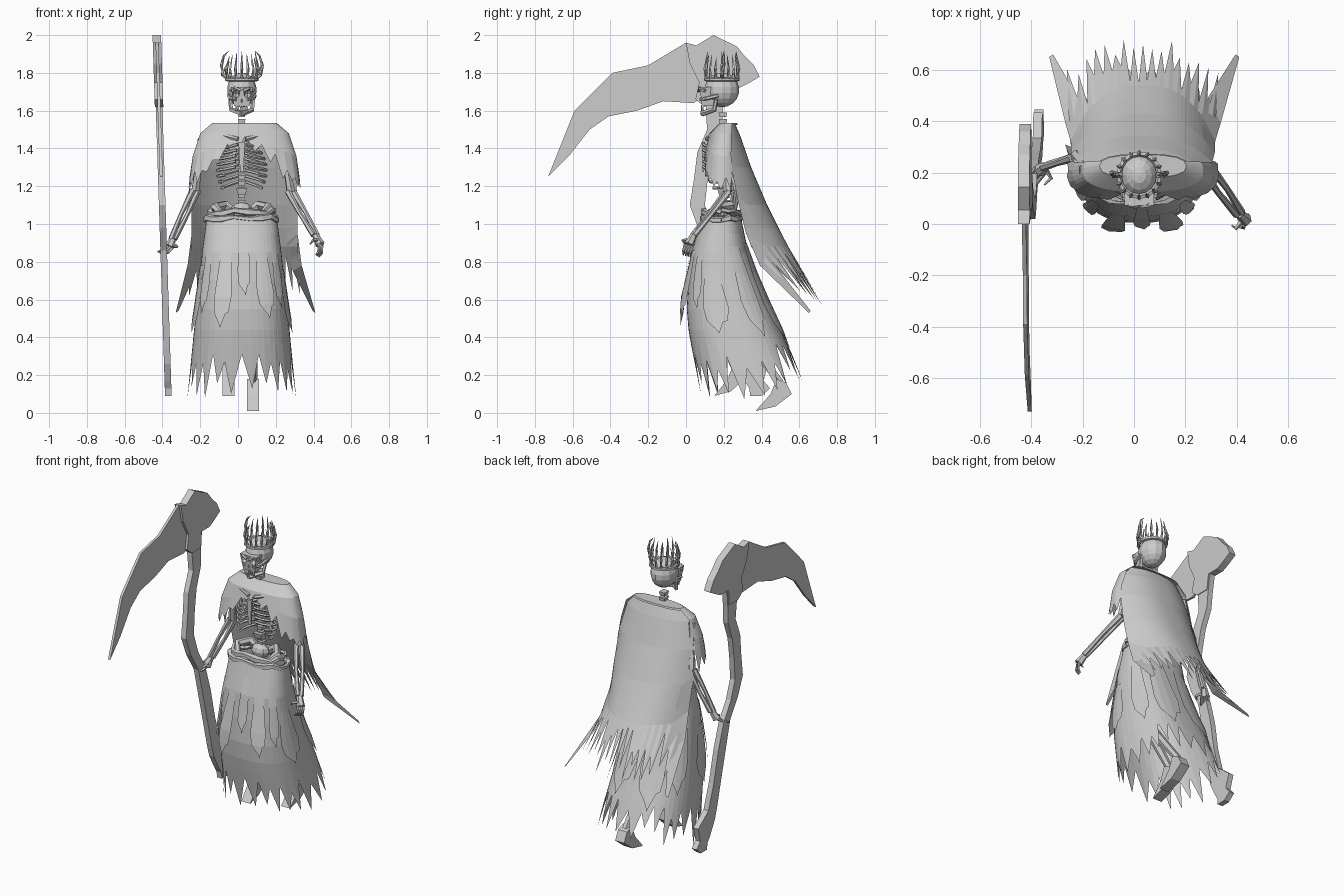
import bpy, bmesh, math, random
from mathutils import Vector as V

random.seed(4)
rnd = random.uniform
old = bpy.data.objects.get("Cube")
if old:
    bpy.data.objects.remove(old)

grey = bpy.data.materials.new("stone_grey")
grey.use_nodes = True
grey.diffuse_color = (0.6, 0.6, 0.6, 1)
grey.node_tree.nodes["Principled BSDF"].inputs["Base Color"].default_value = (0.6, 0.6, 0.6, 1)
CX = 0.02   # body centre line


def finish(name, bm, fix=True):
    if fix:
        bmesh.ops.recalc_face_normals(bm, faces=bm.faces)
    me = bpy.data.meshes.new(name)
    bm.to_mesh(me)
    bm.free()
    me.materials.append(grey)
    ob = bpy.data.objects.new(name, me)
    bpy.context.collection.objects.link(ob)
    return ob


def sheet(name, rows, closed=False, cap=False):
    """Skin a grid of points into cloth."""
    bm = bmesh.new()
    grid = [[bm.verts.new(p) for p in r] for r in rows]
    n = len(rows[0])
    for a, b in zip(grid, grid[1:]):
        for i in range(n if closed else n - 1):
            j = (i + 1) % n
            bm.faces.new((a[i], a[j], b[j], b[i]))
    if cap:
        bm.faces.new(grid[0])
    return finish(name, bm)


def tube(name, pts, radii, sides=6):
    """Faceted rod through points, one radius per point."""
    pts = [V(p) for p in pts]
    if not isinstance(radii, (list, tuple)):
        radii = [radii] * len(pts)
    bm = bmesh.new()
    rings = []
    for i, p in enumerate(pts):
        d = pts[min(i + 1, len(pts) - 1)] - pts[max(i - 1, 0)]
        q = d.to_track_quat('Z', 'Y')
        rings.append([bm.verts.new(p + q @ V((math.cos(k * math.tau / sides),
                      math.sin(k * math.tau / sides), 0)) * radii[i]) for k in range(sides)])
    for a, b in zip(rings, rings[1:]):
        for k in range(sides):
            bm.faces.new((a[k], a[(k + 1) % sides], b[(k + 1) % sides], b[k]))
    bm.faces.new(rings[0])
    bm.faces.new(rings[-1])
    return finish(name, bm)


def ball(name, loc, size, seg=12, rings=8):
    bm = bmesh.new()
    bmesh.ops.create_uvsphere(bm, u_segments=seg, v_segments=rings, radius=1)
    for v in bm.verts:
        v.co = V(loc) + V([a * b for a, b in zip(v.co, size)])
    return finish(name, bm)


def box(name, loc, size, taper=1.0):
    bm = bmesh.new()
    bmesh.ops.create_cube(bm, size=1)
    for v in bm.verts:
        k = taper if v.co.z < 0 else 1
        v.co = V(loc) + V((v.co.x * size[0] * k, v.co.y * size[1] * k, v.co.z * size[2]))
    return finish(name, bm)


def plate(name, outline, thick):
    """Extruded (y, z) outline on the leaning plane of the scythe."""
    bm = bmesh.new()
    face = bm.faces.new([bm.verts.new((-0.43 + (2 - z) * 0.032 - thick / 2, y, z)) for y, z in outline])
    new = bmesh.ops.extrude_face_region(bm, geom=[face])["geom"]
    bmesh.ops.translate(bm, vec=(thick, 0, 0), verts=[g for g in new if isinstance(g, bmesh.types.BMVert)])
    return finish(name, bm)


def lerp_rows(table, z):
    """Interpolate a table of rows keyed by falling z."""
    if z >= table[0][0]:
        return table[0][1:]
    for a, b in zip(table, table[1:]):
        if z >= b[0]:
            k = (a[0] - z) / (a[0] - b[0])
            return [p + (q - p) * k for p, q in zip(a[1:], b[1:])]
    return table[-1][1:]


def rounded(v):
    return math.copysign(abs(v) ** 0.8, v)


# Skirt: z, half width, front y, back y
SKIRT = [(1.04, .185, .085, .29), (.85, .21, .03, .33), (.6, .235, .0, .43),
         (.42, .255, .015, .51), (.25, .27, .05, .59), (.08, .29, .08, .65)]


def skirt_pt(a, z, grow=1.0):
    rx, f, b = lerp_rows(SKIRT, z)
    return V((CX + rx * grow * rounded(math.cos(a)),
              (f + b) / 2 + (b - f) / 2 * grow * rounded(math.sin(a)), z))


cols = 48
angs = [i * math.tau / cols for i in range(cols)]
hem = [(rnd(.07, .17) if i % 2 else rnd(.21, .32)) + .09 * max(0, math.sin(a)) for i, a in enumerate(angs)]
rows = [[skirt_pt(a, z) for a in angs] for z in (1.04, .95, .85, .7, .55, .44, .36)]
rows.append([skirt_pt(a, h) for a, h in zip(angs, hem)])
sheet("skirt", rows, closed=True)

# Ragged strips over the skirt: angle, half width, top, tip, flare
for deg, half, top, tip, flare in [(-108, 10, .86, .45, .2), (-66, 11, .86, .5, .2), (-88, 5, .95, .62, .1),
                                   (-15, 15, .76, .42, .06), (195, 15, .78, .42, .06), (28, 14, .88, .4, .06),
                                   (150, 14, .85, .42, .06), (70, 18, .9, .38, .05), (110, 18, .88, .34, .05),
                                   (-40, 9, .9, .55, .07), (-140, 9, .9, .52, .07)]:
    rows = []
    for k, w in ((0, .7), (.3, .9), (.6, 1), (.8, .8)):
        z = top + (tip - top) * k
        rows.append([skirt_pt(math.radians(deg + half * w * s), z, 1.02 + flare * k) for s in (-1, -.4, .3, 1)])
    ends = (.86, .94, 1, .82)
    rows.append([skirt_pt(math.radians(deg + half * s * .5), top + (tip - top) * e, 1.02 + flare * e)
                 for s, e in zip((-1, -.2, .1, 1), ends)])
    sheet("skirt_strip", rows)

# Rolled waist cloth
for z, grow in ((1.03, 1.0), (1.065, .9)):
    loop = [skirt_pt(i * math.tau / 18, 1.04, grow) + V((0, 0, z - 1.04 + rnd(-.012, .012))) for i in range(19)]
    tube("waist_roll", loop, [rnd(.012, .022) for _ in loop[:-1]] + [.016], 5)

# Cape: z, back y, half width, side y
CAPE = [(1.53, .26, .17, .22), (1.46, .29, .235, .21), (1.3, .345, .27, .24), (1.1, .43, .28, .28),
        (.9, .53, .28, .33), (.78, .6, .285, .42), (.58, .72, .32, .62)]


def cape_pt(u, z):
    back, w, side = lerp_rows(CAPE, z)
    return V((CX + .015 + u * w, back + (side - back) * abs(u) ** 2.5, z))


us = [-1 + i / 17 for i in range(35)]
rows = [[cape_pt(u, z) for u in us] for z in (1.53, 1.46, 1.3, 1.1, .98, .88)]
rows.append([cape_pt(u, rnd(.57, .68) if i % 2 else rnd(.72, .86)) for i, u in enumerate(us)])
sheet("cape", rows)
for s in (-1, 1):   # long trailing corners
    tip = V((CX + .02 + s * .37, .65, .53))
    sheet("cape_corner", [[cape_pt(s, 1.15), cape_pt(s * .85, 1.1)], [cape_pt(s, .95), cape_pt(s * .8, .9)],
                          [cape_pt(s * 1.06, .78), cape_pt(s * .88, .75)], [tip, tip + V((-s * .015, .01, .01))]])

# Shoulder mantle: z, half width, front y, back y
MANTLE = [(1.535, .17, .18, .27), (1.48, .235, .125, .29), (1.33, .285, .085, .3), (1.15, .3, .07, .33)]


def mantle_pt(a, z):
    rx, f, b = lerp_rows(MANTLE, z)
    return V((CX + .015 + rx * rounded(math.cos(a)), (f + b) / 2 + (b - f) / 2 * rounded(math.sin(a)), z))


angs = [math.radians(-200 + i * 220 / 28) for i in range(29)]
rows = [[mantle_pt(a, z) for a in angs] for z in (1.535, 1.48)]
rows.append([mantle_pt(a, 1.46 - .1 * abs(math.cos(a))) for a in angs])
rows.append([mantle_pt(a, 1.43 - .25 * abs(math.cos(a)) + (rnd(-.05, .01) if i % 2 else rnd(.04, .08)) * .9)
             for i, a in enumerate(angs)])
sheet("mantle", rows)
sheet("mantle_top", [[mantle_pt(math.radians(i * 22.5), 1.535) for i in range(16)]] * 1 +
      [[mantle_pt(math.radians(i * 22.5), 1.525) for i in range(16)]], closed=True, cap=True)

# Spine and neck
for i in range(17):
    z = 1.05 + i * .033
    box("vertebra", (CX, .215 - .02 * i / 16, z), (.04, .045, .024), .8)
# Ribs, sternum, collar bones
for i in range(8):
    z, w = 1.44 - i * .03, (.085, .105, .12, .128, .13, .128, .12, .105)[i]
    reach = 165 if i < 5 else 150 - 14 * (i - 4)
    for s in (-1, 1):
        pts = []
        for k in range(9):
            t = math.radians(8 + (reach - 8) * k / 8)
            pts.append((CX + s * w * math.sin(t), .165 + .075 * math.cos(t), z - .03 * math.sin(t) - .01 * k / 8))
        tube("rib", pts, .0085, 5)
box("sternum", (CX, .092, 1.355), (.035, .015, .16), .5)
for s in (-1, 1):
    tube("collar_bone", [(CX + s * .02, .11, 1.45), (CX + s * .1, .14, 1.47), (CX + s * .19, .2, 1.46)], .012)
    # Hip bones
    tube("hip_bone", [(CX + s * .02, .23, 1.05), (CX + s * .09, .23, 1.1), (CX + s * .14, .17, 1.09),
                      (CX + s * .11, .12, 1.05), (CX + s * .02, .11, 1.03)], [.02, .026, .024, .022, .015])
ball("sacrum", (CX, .2, 1.07), (.06, .045, .045), 8, 6)
box("lumbar_block", (CX, .19, 1.17), (.06, .05, .035), .6)

# Skull with carved sockets
skull = ball("skull", (CX, .19, 1.71), (.078, .092, .092), 12, 9)
face = box("face", (CX, .115, 1.675), (.115, .085, .1), .72)
cutters = [ball("eye_cutter", (CX + s * .031, .073, 1.69), (.021, .04, .021), 8, 6) for s in (-1, 1)]
cutters.append(ball("nose_cutter", (CX, .068, 1.65), (.009, .02, .016), 6, 4))
for c in cutters:
    c.hide_render = True
    c.hide_set(True)
    for ob in (skull, face):
        m = ob.modifiers.new("carve", 'BOOLEAN')
        m.operation, m.object = 'DIFFERENCE', c
for s in (-1, 1):
    tube("cheek_bone", [(CX + s * .03, .078, 1.66), (CX + s * .062, .11, 1.665), (CX + s * .07, .17, 1.68)], .01, 5)
    tube("brow", [(CX + s * .008, .07, 1.705), (CX + s * .035, .072, 1.72), (CX + s * .06, .1, 1.705)], .01, 5)
    tube("jaw_side", [(CX + s * .062, .16, 1.66), (CX + s * .055, .15, 1.605), (CX, .085, 1.585)], [.01, .013, .016], 5)
for i in range(6):
    box("tooth", (CX - .03 + i * .012, .083 + .002 * abs(i - 2.5), 1.614), (.009, .01, .03), .8)

# Crown: band, upright spikes, curled side horns
band = [(CX + .079 * math.cos(i * math.tau / 16), .19 + .084 * math.sin(i * math.tau / 16), 1.765) for i in range(17)]
tube("crown_band", band, .011, 5)
for i in range(16):
    a = i * math.tau / 16
    c, s, h = math.cos(a), math.sin(a), rnd(1.86, 1.92)
    tube("crown_spike", [(CX + .078 * c, .19 + .083 * s, 1.76), (CX + .088 * c, .19 + .09 * s, 1.82),
                         (CX + .07 * c, .19 + .075 * s, h)], [.011, .008, .001], 4)
for s in (-1, 1):
    tube("crown_horn", [(CX + s * .07, .19, 1.77), (CX + s * .1, .19, 1.79), (CX + s * .108, .2, 1.84),
                        (CX + s * .095, .2, 1.89), (CX + s * .07, .2, 1.915)], [.012, .011, .009, .006, .001], 5)


# Arms: shoulder, elbow, wrist, then curled fingers
def arm(shoulder, elbow, wrist, palm, curl):
    shoulder, elbow, wrist, palm, curl = map(V, (shoulder, elbow, wrist, palm, curl))
    tube("upper_arm", [shoulder, shoulder.lerp(elbow, .5), elbow], [.026, .017, .024])
    for off in (-.014, .014):
        o = V((off, off * .5, 0))
        tube("forearm_bone", [elbow + o, elbow.lerp(wrist, .5) + o * 1.2, wrist + o * .7], [.018, .012, .015])
    tube("palm", [wrist, palm], [.018, .026])
    d = palm - wrist
    side = d.cross(curl).normalized()
    for k in (-1.5, -.5, .5, 1.5):
        b = palm + side * k * .014
        tube("finger", [b, b + d * .5 + curl * .4, b + d * .6 + curl], [.009, .008, .004], 5)
    b = palm - side * .02 - d * .4
    tube("thumb", [b, b - side * .03 + curl * .3, b - side * .02 + curl * .9], [.01, .008, .004], 5)


arm((.23, .21, 1.45), (.28, .22, 1.17), (.41, .04, .94), (.435, .015, .89), (-.03, .005, -.03))
arm((-.19, .21, 1.45), (-.225, .265, 1.18), (-.345, .225, .92), (-.365, .21, .88), (-.03, -.05, -.01))

# Legs and trailing feet
for x, knee, ankle, heel, toe in ((.08, (.2, .55), (.5, .16), (.56, .1), (.37, .01)),
                                  (-.05, (.1, .55), (.27, .24), (.31, .18), (.15, .09))):
    tube("thigh_bone", [(x, .18, 1.03), (x, *knee)], [.03, .026])
    tube("shin_bone", [(x, *knee), (x, *ankle)], [.028, .022])
    h, t, a = V((x, *heel)), V((x, *toe)), V((x, *ankle))
    outline = [h, h.lerp(t, .45) + V((0, 0, -.025)), t, t + V((0, .02, .025)), a.lerp(t, .4), a + V((0, -.02, .02)), a + V((0, .03, 0))]
    sheet("foot", [[p + V((s * .032, 0, 0)) for p in outline] for s in (-1, 1)], closed=True, cap=True)
    sheet("foot_side", [[p + V((s * .032, 0, 0)) for p in outline] for s in (1, .98)], closed=True, cap=True)

# Scythe: blade, head and crooked shaft
plate("blade", [(-.73, 1.25), (-.59, 1.6), (-.39, 1.8), (-.2, 1.84), (0, 1.96), (.07, 1.93), (.07, 1.66), (.04, 1.64),
                (-.12, 1.65), (-.26, 1.6), (-.41, 1.57), (-.51, 1.5), (-.62, 1.36)], .016)
plate("scythe_head", [(0, 1.96), (.055, 1.945), (.145, 2), (.27, 1.94), (.31, 1.89), (.36, 1.84), (.39, 1.78), (.34, 1.75),
                      (.28, 1.72), (.2, 1.72), (.19, 1.62), (.1, 1.62), (.05, 1.66), (.07, 1.75), (.02, 1.85)], .045)
path = [(.16, 1.72, .05), (.15, 1.6, .045), (.15, 1.5, .038), (.1, 1.38, .04), (.08, 1.25, .036), (.06, 1.1, .04),
        (.1, .98, .036), (.17, .86, .034), (.21, .7, .04), (.25, .5, .038), (.29, .34, .045), (.35, .26, .085),
        (.36, .17, .05), (.39, .13, .055), (.37, .09, .03)]
plate("shaft", [(y - w, z) for y, z, w in path] + [(y + w, z) for y, z, w in reversed(path)], .035)
